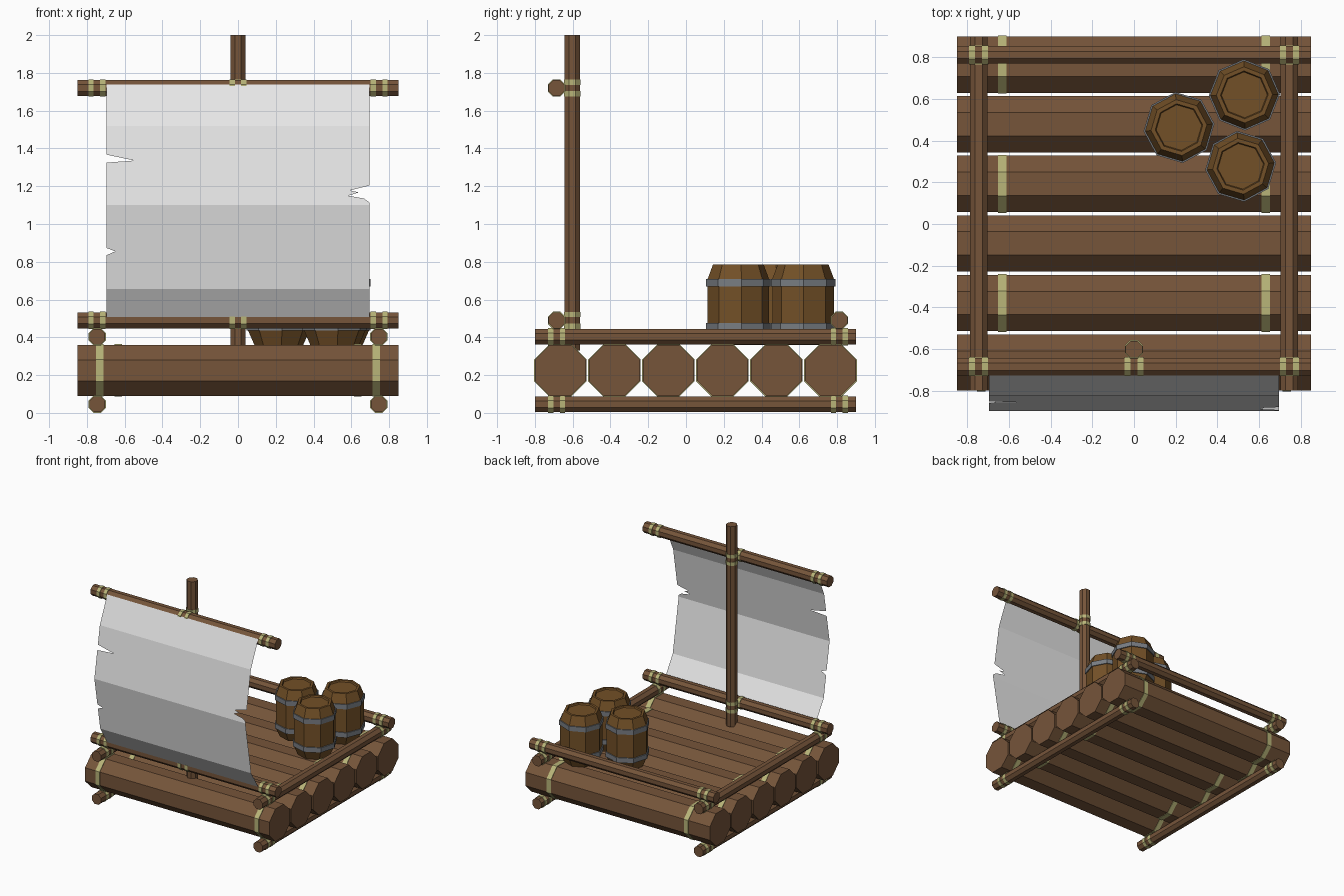
import bpy, bmesh, math
from mathutils import Matrix, Vector

if "Cube" in bpy.data.objects:
    bpy.data.objects.remove(bpy.data.objects["Cube"])


def mat(name, r, g, b):
    m = bpy.data.materials.new(name)
    m.diffuse_color = (r, g, b, 1)
    m.use_nodes = True
    m.node_tree.nodes["Principled BSDF"].inputs["Base Color"].default_value = m.diffuse_color
    return m


WOOD = mat("log_brown", 0.18, 0.09, 0.042)
ROPE = mat("rope_straw", 0.48, 0.46, 0.19)
OAK = mat("barrel_oak", 0.17, 0.08, 0.02)
IRON = mat("hoop_grey", 0.19, 0.205, 0.225)
CLOTH = mat("sail_cloth", 0.80, 0.80, 0.80)

TURN = {
    "x": Matrix.Rotation(math.pi / 2, 4, "Y"),
    "y": Matrix.Rotation(-math.pi / 2, 4, "X"),
    "z": Matrix.Identity(4),
}


def finish(name, bm, *mats):
    bmesh.ops.recalc_face_normals(bm, faces=bm.faces)
    me = bpy.data.meshes.new(name)
    bm.to_mesh(me)
    bm.free()
    for m in mats:
        me.materials.append(m)
    ob = bpy.data.objects.new(name, me)
    bpy.context.collection.objects.link(ob)
    return ob


def rod(name, axis, centre, length, apothem, material):
    """Octagonal prism along an axis, flats facing the world axes."""
    bm = bmesh.new()
    r = apothem / math.cos(math.pi / 8)
    m = Matrix.Translation(centre) @ TURN[axis] @ Matrix.Rotation(math.pi / 8, 4, "Z")
    bmesh.ops.create_cone(bm, cap_ends=True, segments=8, radius1=r, radius2=r,
                          depth=length, matrix=m)
    return finish(name, bm, material)


def lashing(name, axis, centre, apothem=0.046):
    """Pair of rope wraps either side of a joint."""
    for s in (-1, 1):
        c = Vector(centre)
        c["xyz".index(axis)] += s * 0.031
        rod(name, axis, c, 0.028, apothem, ROPE)


# Deck logs, with rope bands staggered from log to log
for i in range(6):
    y = -0.665 + i * 0.286
    rod("deck_log", "x", (0, y, 0.225), 1.7, 0.135, WOOD)
    for s in (-1, 1):
        rod("log_band", "x", (s * (0.733 if i % 2 == 0 else 0.633), y, 0.225),
            0.04, 0.139, ROPE)

# Side rails above and below the deck
R = 0.042
FRONT, BACK = -0.685, 0.812
for s in (-1, 1):
    for z in (0.403, 0.046):
        rod("side_rail", "y", (s * 0.745, 0.05, z), 1.7, R, WOOD)
        for y in (FRONT, BACK):
            lashing("rail_lashing", "y", (s * 0.745, y, z))

# Cross bars and upper yard
for name, y, z in (("front_bar", FRONT, 0.49), ("back_bar", BACK, 0.49),
                   ("sail_yard", FRONT, 1.72)):
    rod(name, "x", (0, y, z), 1.7, R, WOOD)
    for s in (-1, 1):
        lashing("bar_lashing", "x", (s * 0.747, y, z))

# Mast with lashings at both bars
MAST_Y = -0.602
rod("mast", "z", (0, MAST_Y, 1.165), 1.67, 0.04, WOOD)
for z in (0.49, 1.72):
    lashing("mast_lashing", "z", (0, MAST_Y, z), 0.044)
    lashing("mast_bar_lashing", "x", (0, FRONT, z))

# Billowing sail: four flat panels with torn edges
BILLOW = [(1.738, -0.728), (1.52, -0.825), (1.10, -0.897), (0.655, -0.82), (0.507, -0.728)]
W = 0.696
LEFT_TEARS = [(-W, 1.367), (-0.61, 1.349), (-0.548, 1.336), (-W, 1.325),
              (-W, 0.873), (-0.65, 0.855), (-W, 0.835)]
RIGHT_TEARS = [(W, 1.204), (0.593, 1.178), (0.64, 1.167), (0.582, 1.15),
               (0.667, 1.135), (W, 1.114)]
bm = bmesh.new()
for (z1, y1), (z0, y0) in zip(BILLOW, BILLOW[1:]):
    left = [p for p in LEFT_TEARS if z0 < p[1] < z1]
    right = [p for p in RIGHT_TEARS if z0 < p[1] < z1]
    outline = [(-W, z1)] + left + [(-W, z0), (W, z0)] + right[::-1] + [(W, z1)]
    bm.faces.new([bm.verts.new((x, y0 + (y1 - y0) * (z - z0) / (z1 - z0), z))
                  for x, z in outline])
bmesh.ops.remove_doubles(bm, verts=bm.verts, dist=0.0005)
finish("sail", bm, CLOTH)


# Barrels: turned eight-sided profile with two iron hoops
def lathe(bm, profile, material_index):
    rings = [[bm.verts.new((r * math.cos(k * math.pi / 4), r * math.sin(k * math.pi / 4), z))
              for k in range(8)] for r, z in profile]
    faces = [bm.faces.new((a[k], a[(k + 1) % 8], b[(k + 1) % 8], b[k]))
             for a, b in zip(rings, rings[1:]) for k in range(8)]
    faces += [bm.faces.new(rings[0]), bm.faces.new(rings[-1])]
    for f in faces:
        f.material_index = material_index


for x, y, turn in ((0.53, 0.62, 1), (0.216, 0.463, 6), (0.512, 0.277, 6)):
    bm = bmesh.new()
    lathe(bm, [(0.130, 0.36), (0.163, 0.435), (0.163, 0.71), (0.135, 0.785),
               (0.115, 0.785), (0.110, 0.773)], 0)
    for z in (0.435, 0.67):
        lathe(bm, [(0.171, z), (0.171, z + 0.04)], 1)
    ob = finish("barrel", bm, OAK, IRON)
    ob.location = (x, y, 0)
    ob.rotation_euler.z = math.radians(turn)
